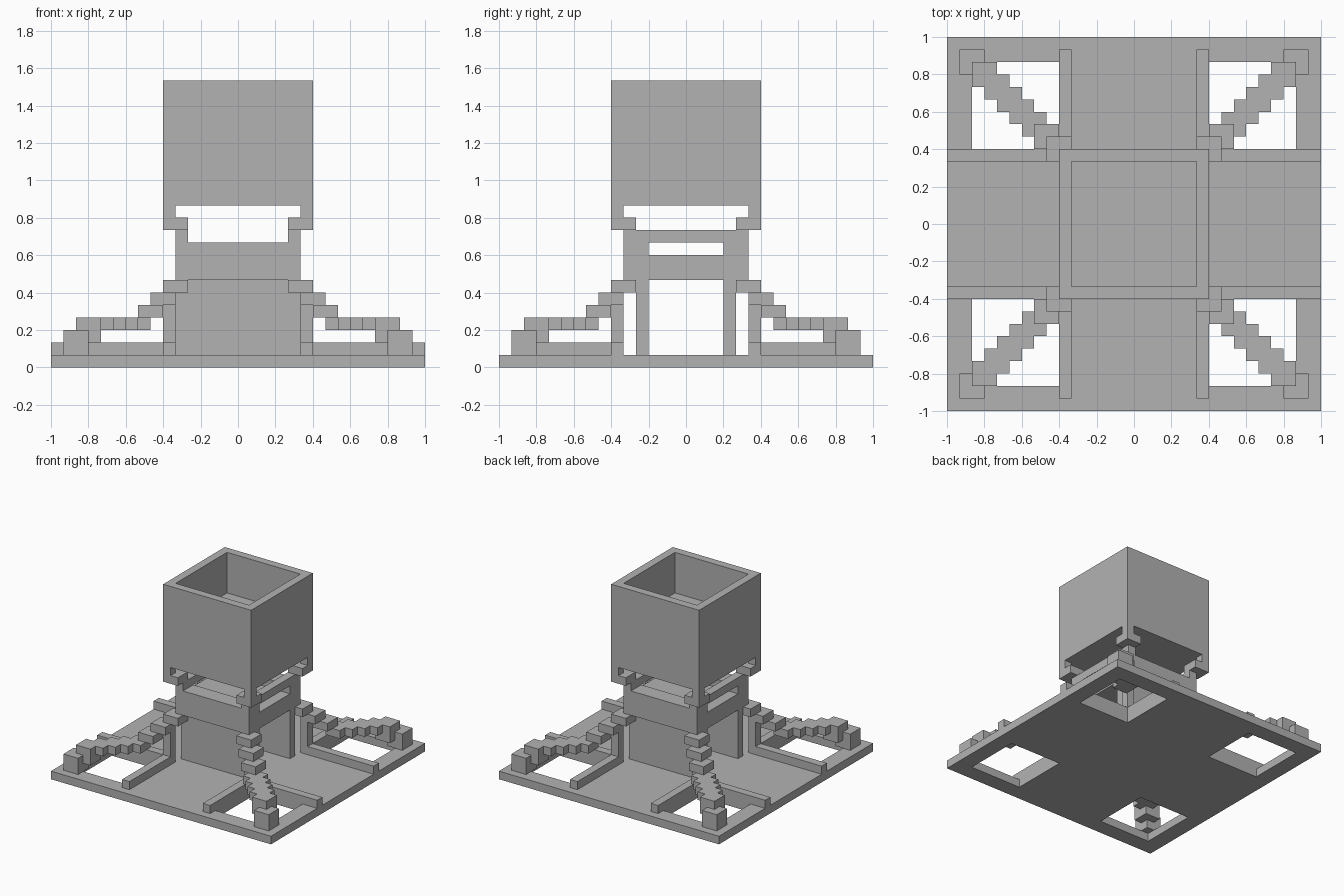
import bpy
import bmesh
from mathutils import Matrix, Vector

old = bpy.data.objects.get("Cube")
if old:
    bpy.data.objects.remove(old, do_unlink=True)

U = 1 / 15  # block size

grey = bpy.data.materials.new("plain_grey")
grey.use_nodes = True
colour = (0.448, 0.448, 0.448, 1)
grey.diffuse_color = colour
grey.node_tree.nodes["Principled BSDF"].inputs["Base Color"].default_value = colour


def build(name, boxes):
    """One object from boxes given as (low corner, high corner) in blocks."""
    bm = bmesh.new()
    for low, high in boxes:
        a, b = Vector(low) * U, Vector(high) * U
        matrix = Matrix.Translation((a + b) / 2) @ Matrix.Diagonal((*(b - a), 1))
        bmesh.ops.create_cube(bm, size=1, matrix=matrix)
    mesh = bpy.data.meshes.new(name)
    bm.to_mesh(mesh)
    bm.free()
    mesh.materials.append(grey)
    obj = bpy.data.objects.new(name, mesh)
    bpy.context.collection.objects.link(obj)
    return obj


def mirrored(low, high, sx, sy):
    """Flip a box into another quadrant."""
    xs = sorted((low[0] * sx, high[0] * sx))
    ys = sorted((low[1] * sy, high[1] * sy))
    return (xs[0], ys[0], low[2]), (xs[1], ys[1], high[2])


def square(start, end, z0, z1):
    """Box on the diagonal, the same span in x and y."""
    return (start, start, z0), (end, end, z1)


# Base plate with a square hole near each corner
base = build("base_plate", [((-15, -15, 0), (15, 15, 1))])
cutter = build("hole_cutter", [mirrored(*square(6, 13, -1, 2), sx, sy)
                               for sx in (-1, 1) for sy in (-1, 1)])
cutter.hide_render = True
cutter.hide_set(True)
cut = base.modifiers.new("holes", "BOOLEAN")
cut.operation = "DIFFERENCE"
cut.solver = "EXACT"
cut.object = cutter
bpy.context.view_layer.update()
evaluated = base.evaluated_get(bpy.context.evaluated_depsgraph_get())
base.data = bpy.data.meshes.new_from_object(evaluated)
base.modifiers.clear()
bpy.data.objects.remove(cutter, do_unlink=True)

# Parts repeated in each quadrant
stairs = [square(12, 14, 1, 3), square(11, 13, 2, 4)]
stairs += [square(i, i + 2, 3, 4) for i in (10, 9, 8, 7)]
stairs += [square(6, 8, 4, 5), square(5, 7, 5, 6), square(4, 6, 6, 7)]
quadrant_parts = {
    "stair_arm": stairs,
    "corner_column": [square(5, 6, 1, 6)],
    "kerb_rails": [((5, 6, 1), (6, 14, 2)), ((6, 5, 1), (15, 6, 2))],
    "tower_bracket": [square(4, 6, 11, 12), square(5, 6, 12, 13)],
}
for sx, x_name in ((1, "left"), (-1, "right")):
    for sy, y_name in ((-1, "front"), (1, "back")):
        for part, boxes in quadrant_parts.items():
            build(f"{y_name}_{x_name}_{part}",
                  [mirrored(a, b, sx, sy) for a, b in boxes])

# Lower body: two walls, a slab, side blocks and cross bars
for s, side in ((-1, "front"), (1, "back")):
    build(f"{side}_wall", [mirrored((-5, 3, 1), (5, 4, 7), 1, s)])
    build(f"{side}_slab_block", [mirrored((-5, 3, 9), (5, 5, 10), 1, s)])
build("body_slab", [((-5, -5, 7), (5, 5, 9))])
for s, side in ((1, "left"), (-1, "right")):
    build(f"{side}_cross_bar", [mirrored((4, -5, 10), (5, 5, 11), s, 1)])

# Upper tower: solid lower half with an open box on top
build("tower_block", [((-6, -6, 13), (6, 6, 18))])
for s, x_name, y_name in ((-1, "right", "front"), (1, "left", "back")):
    build(f"{y_name}_tower_wall", [mirrored((-6, 5, 18), (6, 6, 23), 1, s)])
    build(f"{x_name}_tower_wall", [mirrored((5, -5, 18), (6, 5, 23), s, 1)])
